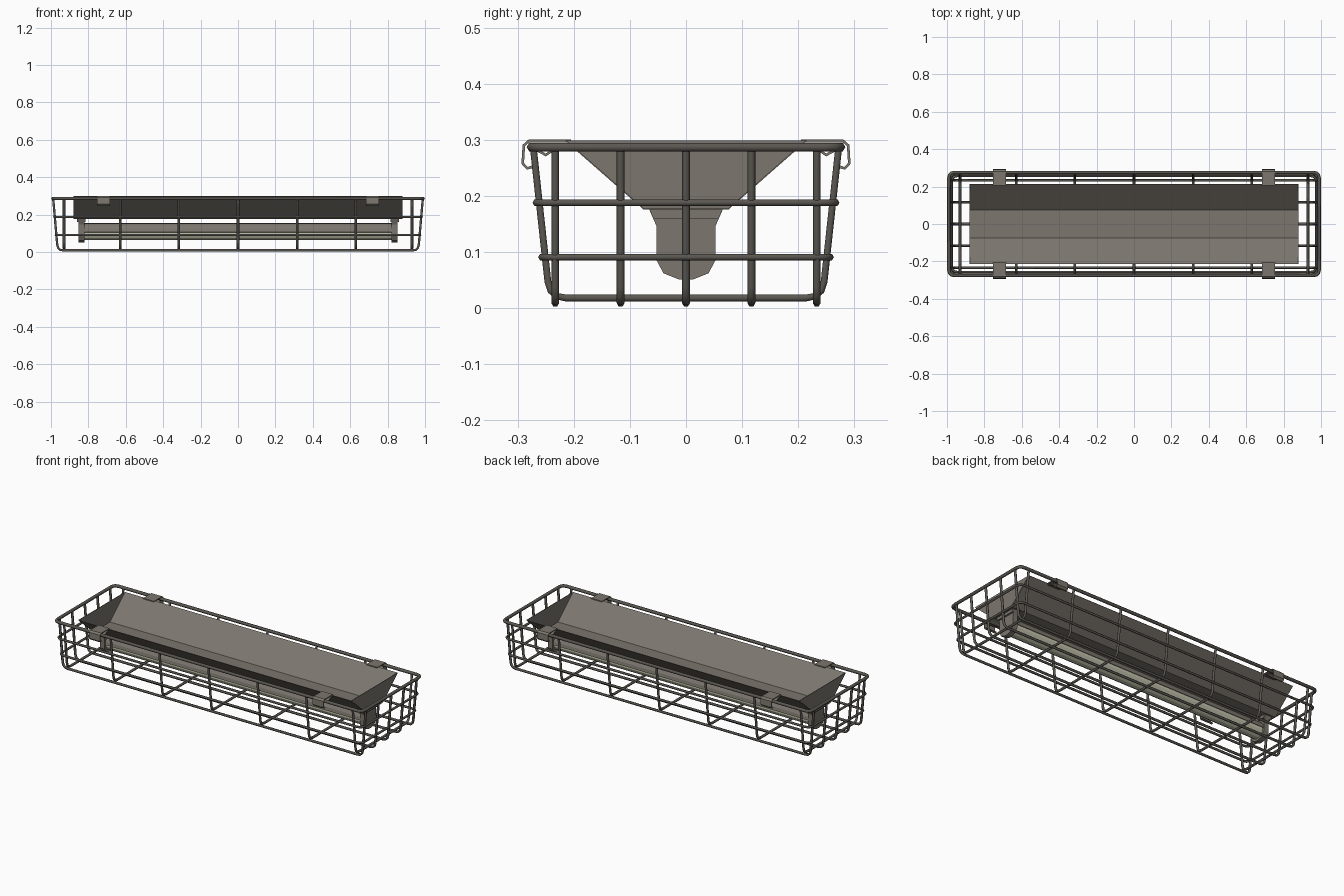
import bpy, bmesh, math
from mathutils import Vector

if "Cube" in bpy.data.objects:
    bpy.data.objects.remove(bpy.data.objects["Cube"])


def mat(name, col):
    m = bpy.data.materials.new(name)
    m.diffuse_color = (*col, 1)
    m.use_nodes = True
    m.node_tree.nodes["Principled BSDF"].inputs["Base Color"].default_value = m.diffuse_color
    return m


WIRE = mat("dark wire metal", (0.105, 0.097, 0.084))
METAL = mat("warm grey metal", (0.2, 0.18, 0.153))
GLASS = mat("pale tube glass", (0.55, 0.56, 0.42))


def fillet(pts, r, closed, n=3):
    """Round the corners of a polyline."""
    pts = [Vector(p) for p in pts]
    out = []
    for i, p in enumerate(pts):
        if not closed and i in (0, len(pts) - 1):
            out.append(p)
            continue
        a = p + (pts[i - 1] - p).normalized() * r
        b = p + (pts[(i + 1) % len(pts)] - p).normalized() * r
        for k in range(n + 1):
            t = k / n
            out.append(a * (1 - t) ** 2 + p * 2 * t * (1 - t) + b * t * t)
    return out


def wire(name, pts, r=0.03, closed=False, thick=0.007):
    cu = bpy.data.curves.new(name, 'CURVE')
    cu.dimensions = '3D'
    cu.bevel_depth = thick
    cu.bevel_resolution = 1
    cu.use_fill_caps = True
    sp = cu.splines.new('POLY')
    q = fillet(pts, r, closed)
    sp.points.add(len(q) - 1)
    for s, p in zip(sp.points, q):
        s.co = (*p, 1)
    sp.use_cyclic_u = closed
    ob = bpy.data.objects.new(name, cu)
    bpy.context.collection.objects.link(ob)
    bpy.ops.object.select_all(action='DESELECT')
    ob.select_set(True)
    bpy.context.view_layer.objects.active = ob
    bpy.ops.object.convert(target='MESH')
    ob = bpy.context.view_layer.objects.active
    ob.data.materials.clear()
    ob.data.materials.append(WIRE)
    bpy.ops.object.shade_smooth_by_angle(angle=math.radians(65))


def extrude(name, prof, x0, x1, material, closed=True, thick=0):
    """Extrude a (y, z) profile along x; open profiles become thin sheets."""
    bm = bmesh.new()
    A = [bm.verts.new((x0, y, z)) for y, z in prof]
    B = [bm.verts.new((x1, y, z)) for y, z in prof]
    n = len(prof)
    for i in range(n if closed else n - 1):
        j = (i + 1) % n
        bm.faces.new((A[i], A[j], B[j], B[i]))
    if closed:
        bm.faces.new(A)
        bm.faces.new(B)
    bmesh.ops.recalc_face_normals(bm, faces=bm.faces)
    me = bpy.data.meshes.new(name)
    bm.to_mesh(me)
    bm.free()
    me.materials.append(material)
    ob = bpy.data.objects.new(name, me)
    bpy.context.collection.objects.link(ob)
    if thick:
        s = ob.modifiers.new("thickness", 'SOLIDIFY')
        s.thickness = thick
        s.offset = 0
    return ob


# cage: horizontal rings
for name, x, y, z, t in (("top_rim", 0.990, 0.275, 0.287, 0.009),
                         ("upper_ring", 0.982, 0.267, 0.188, 0.0065),
                         ("lower_ring", 0.974, 0.257, 0.091, 0.0065)):
    wire(name, [(-x, -y, z), (x, -y, z), (x, y, z), (-x, y, z)], 0.03, True, t)

# cage: lengthwise U wires
for i in range(5):
    y = (i - 2) * 0.1165
    wire("long_wire", [(-0.988, y, 0.285), (-0.964, y, 0.009),
                       (0.964, y, 0.009), (0.988, y, 0.285)], 0.03)

# cage: crosswise U wires
for x in (-0.93, -0.63, -0.316, 0, 0.316, 0.63, 0.93):
    wire("cross_wire", [(x, -0.272, 0.285), (x, -0.243, 0.018),
                        (x, 0.243, 0.018), (x, 0.272, 0.285)], 0.03)

# reflector trough, open at the top, with end plates
trap = [(-0.214, 0.299), (-0.075, 0.177), (0.075, 0.177), (0.214, 0.299)]
extrude("reflector", trap, -0.877, 0.877, METAL, False, 0.003)
for s in (-1, 1):
    extrude("reflector_end", trap, s * 0.877, s * 0.880, METAL)

# lamp: glass tube with a grey backing shell over its upper half
ang = [2 * math.pi * (k + 0.5) / 12 for k in range(12)]
extrude("lamp_tube", [(0.044 * math.cos(a), 0.106 + 0.044 * math.sin(a)) for a in ang],
        -0.825, 0.825, GLASS)
arc = [math.pi * k / 8 for k in range(9)]
extrude("tube_backing", [(0.048 * math.cos(a), 0.106 + 0.048 * math.sin(a)) for a in arc],
        -0.823, 0.823, METAL, False, 0.003)

# lamp holders hanging from the reflector
half = [(0.012, 0.051), (0.040, 0.062), (0.053, 0.086), (0.053, 0.147), (0.066, 0.177)]
holder = half + [(-y, z) for y, z in reversed(half)]
flange = [(-0.066, 0.177), (-0.058, 0.160), (0.058, 0.160), (0.066, 0.177)]
for s in (-1, 1):
    extrude("lamp_holder", holder, s * 0.822, s * 0.852, METAL)
    extrude("holder_flange", flange, s * 0.815, s * 0.862, METAL)

# clips hooking the reflector over the rim
hook = [(0.205, 0.298), (0.280, 0.298), (0.289, 0.290), (0.291, 0.258),
        (0.283, 0.249), (0.274, 0.252)]
catch = [(0.212, 0.292), (0.238, 0.281), (0.250, 0.273), (0.264, 0.281)]
for sx in (-1, 1):
    for sy in (-1, 1):
        for name, prof in (("clip_hook", hook), ("clip_catch", catch)):
            extrude(name, [(sy * y, z) for y, z in prof],
                    sx * 0.72 - 0.035, sx * 0.72 + 0.035, METAL, False, 0.005)
